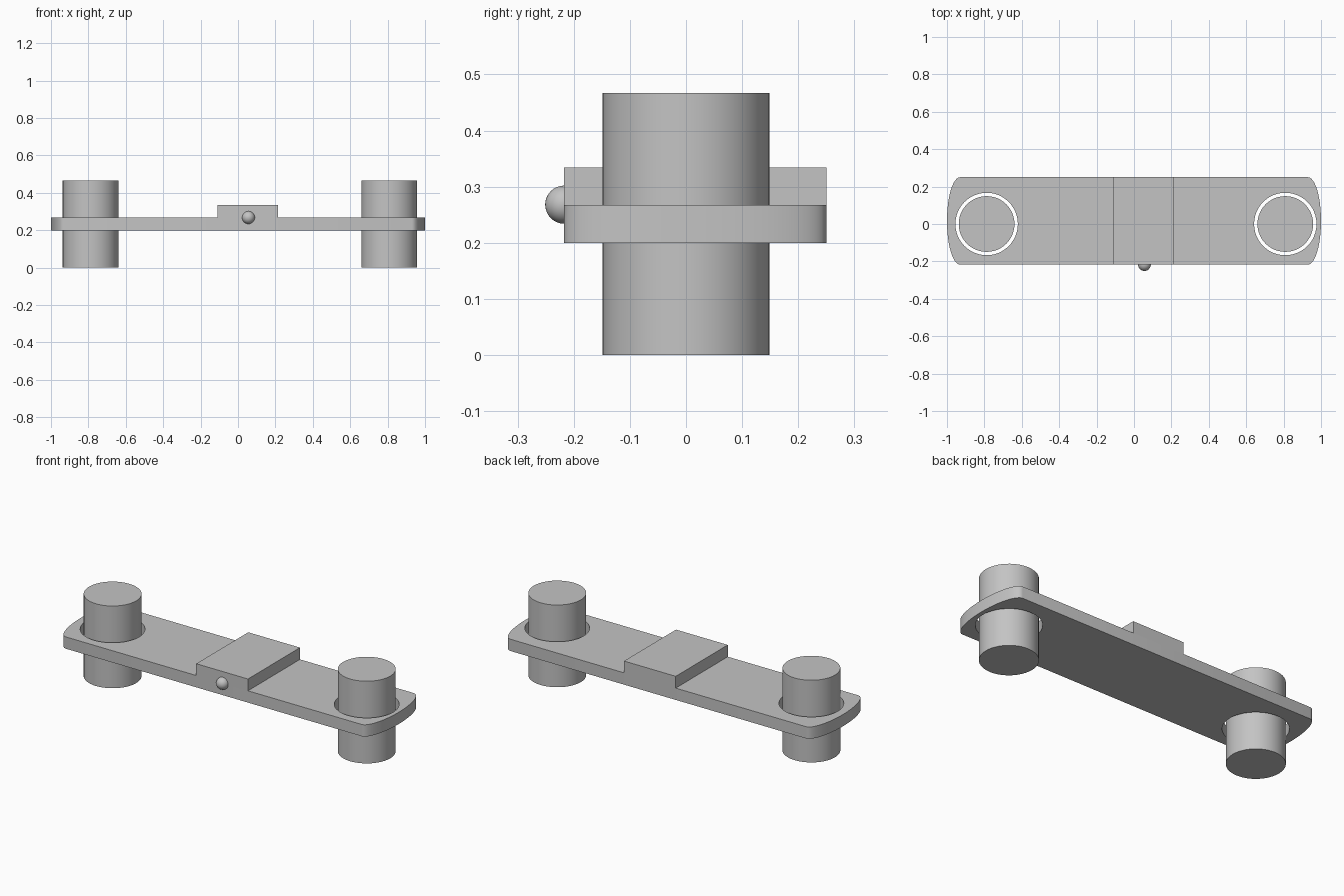
import bpy
from math import sin, cos, pi, radians

cube = bpy.data.objects.get("Cube")
if cube:
    bpy.data.objects.remove(cube)

grey = bpy.data.materials.new("plain_grey")
grey.use_nodes = True
colour = (0.55, 0.55, 0.55, 1)
grey.diffuse_color = colour
grey.node_tree.nodes["Principled BSDF"].inputs["Base Color"].default_value = colour

FRONT, BACK = -0.217, 0.25
MID_Y, HALF_Y = (FRONT + BACK) / 2, (BACK - FRONT) / 2
PLATE_LOW, PLATE_TOP, BLOCK_TOP = 0.2, 0.267, 0.334
POSTS = {"right_post": -0.788, "left_post": 0.809}


def finish(name, smooth=True):
    obj = bpy.context.object
    obj.name = name
    obj.data.materials.clear()
    obj.data.materials.append(grey)
    if smooth:
        bpy.ops.object.shade_smooth_by_angle(angle=radians(35))
    return obj


def arc(cx, cy, rx, ry, start, end, steps):
    angles = [start + (end - start) * i / steps for i in range(steps + 1)]
    return [(cx + rx * cos(a), cy + ry * sin(a)) for a in angles]


def add_loop(curve, points):
    spline = curve.splines.new("POLY")
    spline.points.add(len(points) - 1)
    for point, (x, y) in zip(spline.points, points):
        point.co = (x, y, 0, 1)
    spline.use_cyclic_u = True


# Plate with bowed ends and a clearance hole around each post
curve = bpy.data.curves.new("plate", "CURVE")
curve.dimensions = "2D"
curve.fill_mode = "BOTH"
curve.extrude = (PLATE_TOP - PLATE_LOW) / 2
add_loop(curve, arc(0.93, MID_Y, 0.07, HALF_Y, -pi / 2, pi / 2, 24)
         + arc(-0.93, MID_Y, 0.07, HALF_Y, pi / 2, 3 * pi / 2, 24))
for x in POSTS.values():
    add_loop(curve, arc(x, 0, 0.167, 0.167, 0, 2 * pi, 48)[:-1])
plate = bpy.data.objects.new("plate", curve)
bpy.context.collection.objects.link(plate)
plate.location.z = (PLATE_LOW + PLATE_TOP) / 2
bpy.ops.object.select_all(action="DESELECT")
plate.select_set(True)
bpy.context.view_layer.objects.active = plate
bpy.ops.object.convert(target="MESH")
finish("plate")

# Posts passing through the holes
for name, x in POSTS.items():
    bpy.ops.mesh.primitive_cylinder_add(vertices=48, radius=0.149, depth=0.467,
                                        location=(x, 0, 0.2335))
    finish(name)

# Raised block across the plate
bpy.ops.mesh.primitive_cube_add(size=1, location=(0.052, MID_Y, (PLATE_TOP + BLOCK_TOP) / 2))
block = finish("raised_block", smooth=False)
block.scale = (0.325, BACK - FRONT, BLOCK_TOP - PLATE_TOP)

# Round button on the front of the block
bpy.ops.mesh.primitive_uv_sphere_add(segments=32, ring_count=16, radius=0.034,
                                     location=(0.056, FRONT, 0.268))
finish("front_button")
